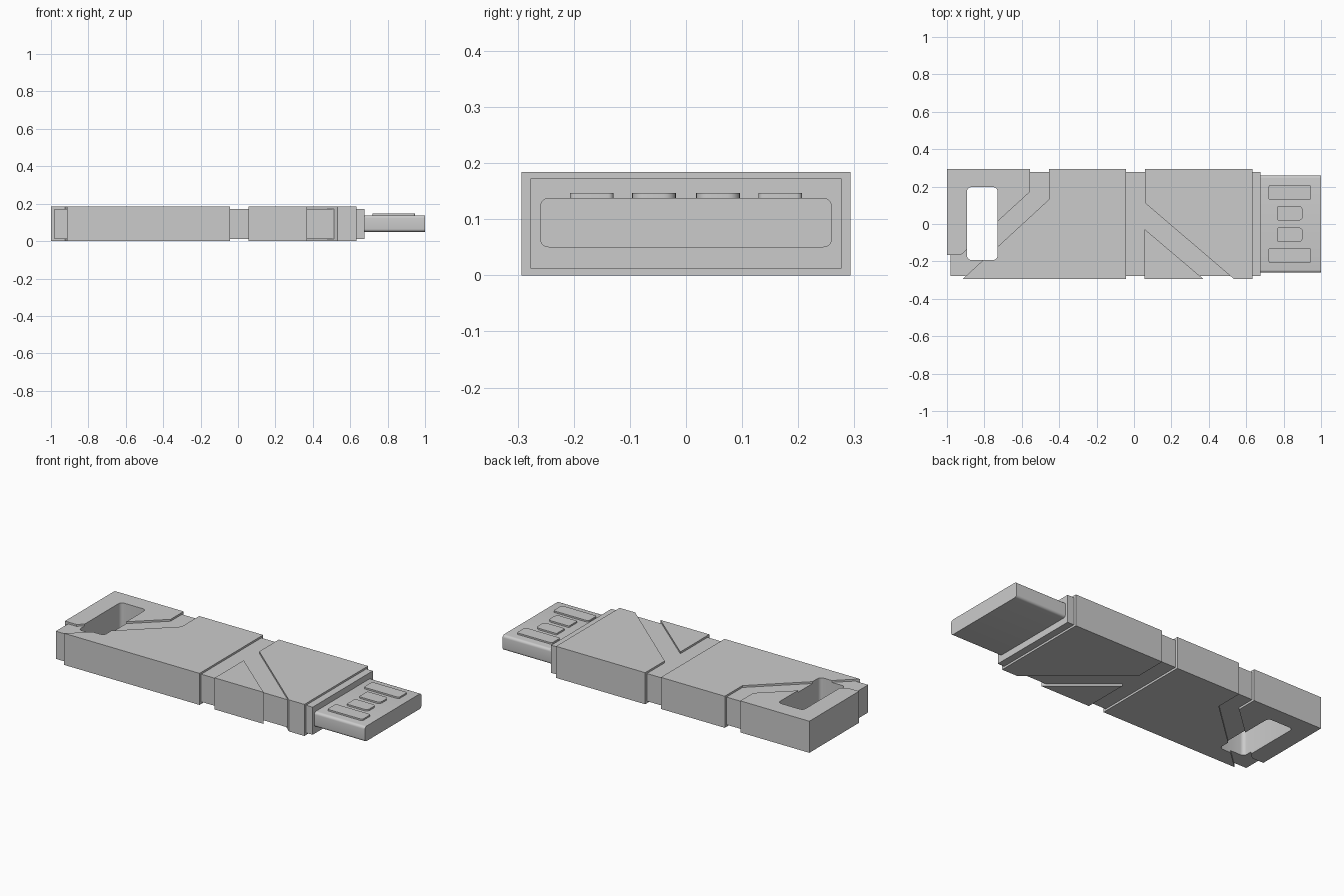
import bpy, bmesh, math
from mathutils import Vector

if "Cube" in bpy.data.objects:
    bpy.data.objects.remove(bpy.data.objects["Cube"])


def prism(name, pts, lo, hi, axis="z"):
    """Extrude a 2D outline (xy along z, or yz along x)."""
    bm = bmesh.new()
    put = (lambda a, b: (a, b, lo)) if axis == "z" else (lambda a, b: (lo, a, b))
    face = bm.faces.new([bm.verts.new(put(*p)) for p in pts])
    move = Vector((0, 0, hi - lo) if axis == "z" else (hi - lo, 0, 0))
    ext = bmesh.ops.extrude_face_region(bm, geom=[face])
    bmesh.ops.translate(bm, vec=move,
                        verts=[v for v in ext["geom"] if isinstance(v, bmesh.types.BMVert)])
    bmesh.ops.recalc_face_normals(bm, faces=bm.faces)
    mesh = bpy.data.meshes.new(name)
    bm.to_mesh(mesh)
    bm.free()
    ob = bpy.data.objects.new(name, mesh)
    bpy.context.collection.objects.link(ob)
    return ob


def activate(ob):
    bpy.ops.object.select_all(action="DESELECT")
    ob.select_set(True)
    bpy.context.view_layer.objects.active = ob


def rounded(a0, a1, b0, b1, r_left, r_right=None, n=5):
    """Rectangle outline with rounded corners."""
    r_right = r_left if r_right is None else r_right
    pts = []
    for sa, sb, start in ((1, 1, 0), (-1, 1, 90), (-1, -1, 180), (1, -1, 270)):
        r = r_right if sa > 0 else r_left
        ca = a1 - r if sa > 0 else a0 + r
        cb = b1 - r if sb > 0 else b0 + r
        for i in range(n + 1):
            t = math.radians(start + 90 * i / n)
            pts.append((ca + r * math.cos(t), cb + r * math.sin(t)))
    return pts


W, H = 0.293, 0.184

# inner core, slightly smaller than the shell plates
core = prism("inner_core", [(-0.98, -0.277), (0.675, -0.277), (0.675, 0.277), (-0.98, 0.277)],
             0.012, 0.173)

# raised shell plates separated by grooves
keyring_plate = prism("keyring_plate", [(-1, W), (-1, -0.165), (-0.925, -0.165),
                                        (-0.555, 0.173), (-0.555, W)], 0, H)
middle_plate = prism("middle_plate", [(-0.915, -W), (-0.043, -W), (-0.043, W),
                                      (-0.455, W), (-0.455, 0.131)], 0, H)
prism("front_plate", [(0.058, W), (0.058, 0.113), (0.533, -W), (0.633, -W), (0.633, W)], 0, H)
prism("triangle_plate", [(0.055, -0.026), (0.055, -W), (0.37, -W)], 0, H)

# keyring slot cut through the core and plates
cutter = prism("slot_cutter", rounded(-0.893, -0.73, -0.192, 0.197, 0.022), -0.1, 0.3)
cutter.hide_render = True
for ob in (core, keyring_plate, middle_plate):
    mod = ob.modifiers.new("slot", "BOOLEAN")
    mod.operation, mod.object, mod.solver = "DIFFERENCE", cutter, "EXACT"
    activate(ob)
    bpy.ops.object.modifier_apply(modifier=mod.name)
    bpy.ops.object.shade_smooth_by_angle(angle=math.radians(25))
bpy.data.objects.remove(cutter)

# connector plug
plug = prism("connector_plug", rounded(-0.26, 0.26, 0.05, 0.138, 0.015), 0.66, 1.0, "x")
activate(plug)
bpy.ops.object.shade_smooth_by_angle(angle=math.radians(30))

# raised contact pads on the plug: long outside, short inside
for side, sign in (("left", 1), ("right", -1)):
    for kind, x0, x1, yc, r in (("long", 0.72, 0.946, 0.168, 0.01),
                                ("short", 0.767, 0.902, 0.057, 0.022)):
        y = sign * yc
        pad = prism(f"{kind}_contact_{side}",
                    rounded(x0, x1, y - 0.039, y + 0.039, 0.008, r), 0.13, 0.147)
        activate(pad)
        bpy.ops.object.shade_smooth_by_angle(angle=math.radians(30))
